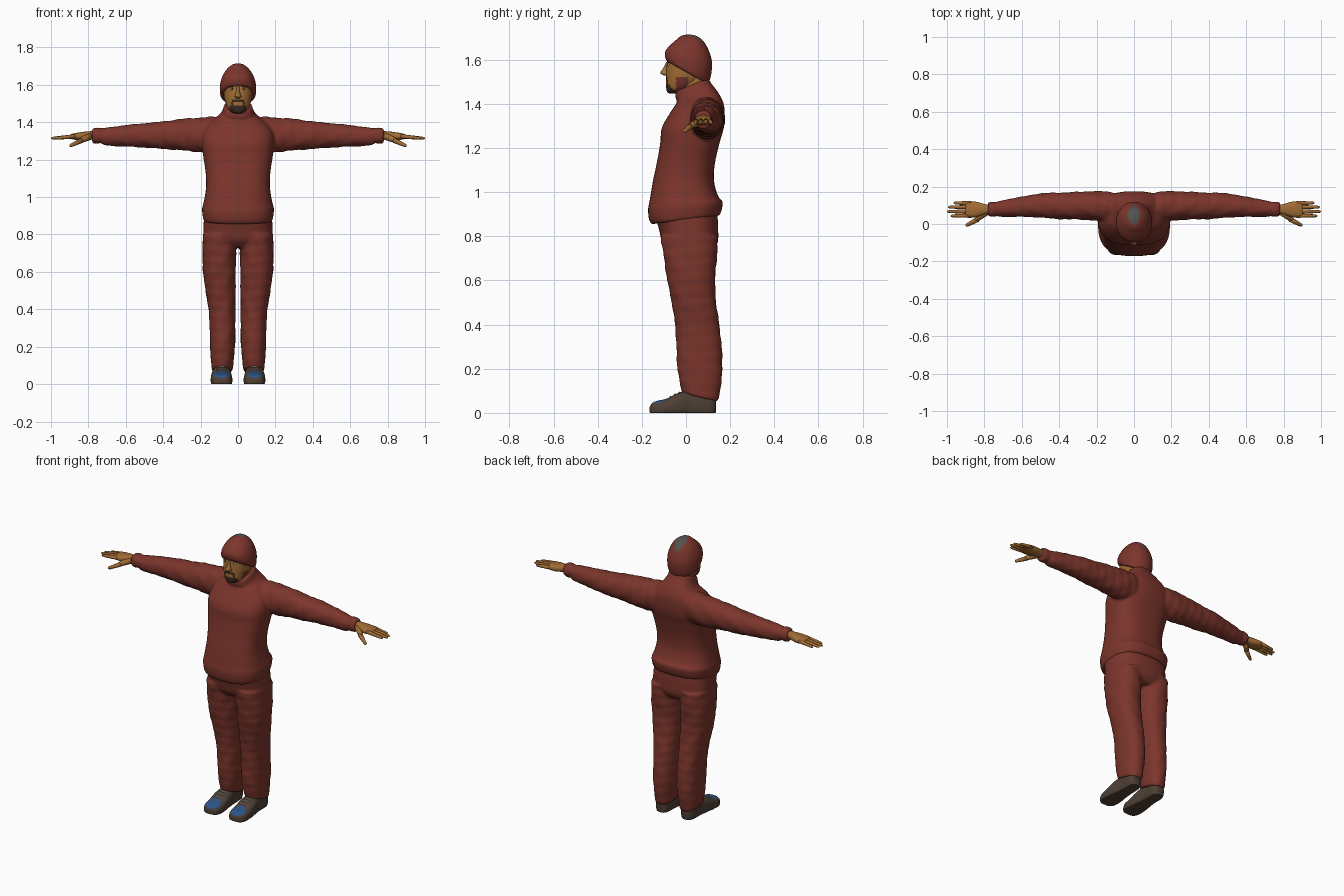
import bpy, bmesh, math
from mathutils import Vector


def material(name, rgb):
    m = bpy.data.materials.new(name)
    m.diffuse_color = (*rgb, 1)
    return m


RED = material("brick red cloth", (0.2, 0.036, 0.025))
SKIN = material("skin", (0.36, 0.15, 0.035))
HAIR = material("dark hair", (0.045, 0.022, 0.012))
SHOE = material("brown leather", (0.075, 0.05, 0.035))
BLUE = material("blue toe", (0.025, 0.09, 0.25))
GREY = material("grey patch", (0.085, 0.085, 0.075))
LACE = material("pale lace", (0.42, 0.38, 0.32))
EYE = material("eye white", (0.5, 0.43, 0.33))


def spline(p, steps):
    """Catmull-Rom interpolation of section tuples."""
    out = []
    for i in range(len(p) - 1):
        a, b, c, d = p[max(i - 1, 0)], p[i], p[i + 1], p[min(i + 2, len(p) - 1)]
        for k in range(steps):
            t = k / steps
            out.append([0.5 * (2 * q + (r - o) * t + (2 * o - 5 * q + 4 * r - s) * t * t
                               + (3 * q - o - 3 * r + s) * t ** 3)
                        for o, q, r, s in zip(a, b, c, d)])
    return out + [list(p[-1])]


def loft(bm, axis, sections, n=2.3, seg=32, steps=5, side=1, wrinkle=0.0):
    """Sections: position, a min/max, b min/max, tilt; (a, b) are the other two axes."""
    rings = []
    for t, a0, a1, b0, b1, tilt in spline([(*s, 0)[:6] for s in sections], steps):
        ring = []
        for i in range(seg):
            g = 2 * math.pi * i / seg
            w = 1 + wrinkle * math.sin(t * 75 + 2 * g) * math.cos(t * 31 - 3 * g)
            co, si = math.cos(g), math.sin(g)
            a = (a0 + a1) / 2 + w * (a1 - a0) / 2 * math.copysign(abs(co) ** (2 / n), co)
            db = w * (b1 - b0) / 2 * math.copysign(abs(si) ** (2 / n), si)
            b, u = (b0 + b1) / 2 + db, t + tilt * db
            x, y, z = {"x": (u, a, b), "y": (a, u, b), "z": (a, b, u)}[axis]
            ring.append(bm.verts.new((side * x, y, max(z, 0))))
        rings.append(ring)
    for r, s in zip(rings, rings[1:]):
        for i in range(seg):
            j = (i + 1) % seg
            bm.faces.new((r[i], r[j], s[j], s[i]))
    bm.faces.new(rings[0])
    bm.faces.new(rings[-1])


def finish(name, bm, mats, rule=None, mirror=False, voxel=0):
    bmesh.ops.recalc_face_normals(bm, faces=bm.faces)
    for f in bm.faces:
        f.smooth = True
        if rule:
            f.material_index = rule(f.calc_center_median())
    me = bpy.data.meshes.new(name)
    bm.to_mesh(me)
    bm.free()
    for m in mats:
        me.materials.append(m)
    ob = bpy.data.objects.new(name, me)
    bpy.context.collection.objects.link(ob)
    if mirror:
        ob.modifiers.new("mirror", "MIRROR").use_mirror_merge = False
    if voxel:
        r = ob.modifiers.new("merge", "REMESH")
        r.mode, r.voxel_size, r.use_smooth_shade = "VOXEL", voxel, True
        s = ob.modifiers.new("soften", "SMOOTH")
        s.factor, s.iterations = 0.5, 3
    return ob


def ellipsoid(name, loc, size, mat, mirror=False):
    bm = bmesh.new()
    bmesh.ops.create_uvsphere(bm, u_segments=16, v_segments=10, radius=1)
    for v in bm.verts:
        v.co = Vector(loc) + Vector(size) * v.co
    finish(name, bm, [mat], mirror=mirror)


def rod(bm, p, q, r0, r1):
    """Tapered finger with a rounded tip."""
    d = Vector(q) - Vector(p)
    rot = d.to_track_quat("Z", "Y")
    prof = [(0, r0), (0.5, (r0 + r1) / 2), (0.88, r1), (0.96, r1 * 0.75), (1, r1 * 0.25)]
    rings = [[bm.verts.new(Vector(p) + d * t + rot @ Vector(
        (r * math.cos(i * math.pi / 5), r * math.sin(i * math.pi / 5), 0)))
        for i in range(10)] for t, r in prof]
    for r, s in zip(rings, rings[1:]):
        for i in range(10):
            bm.faces.new((r[i], r[(i + 1) % 10], s[(i + 1) % 10], s[i]))
    bm.faces.new(rings[0])
    bm.faces.new(rings[-1])


# Sweater: body and sleeves fused
bm = bmesh.new()
body = [(0.875, 0.183, -0.157, 0.152, 0.13), (0.90, 0.189, -0.168, 0.162, 0.13),
        (0.94, 0.192, -0.172, 0.166, 0.1), (0.97, 0.184, -0.165, 0.147, 0.06),
        (1.05, 0.171, -0.150, 0.127, 0), (1.13, 0.173, -0.133, 0.131, 0),
        (1.22, 0.186, -0.117, 0.151, 0), (1.29, 0.193, -0.110, 0.171, 0),
        (1.35, 0.185, -0.078, 0.175, 0), (1.40, 0.150, -0.045, 0.171, 0),
        (1.435, 0.103, -0.038, 0.145, 0.2), (1.457, 0.083, -0.047, 0.117, 0.4),
        (1.487, 0.075, -0.047, 0.101, 0.4)]
loft(bm, "z", [(z, -w, w, f, b, t) for z, w, f, b, t in body], n=2.6, seg=48)
sleeve = [(0.03, 0.02, 0.15, 1.28, 1.40), (0.12, 0.01, 0.17, 1.25, 1.428),
          (0.20, 0.018, 0.176, 1.24, 1.425), (0.30, 0.024, 0.172, 1.25, 1.418),
          (0.40, 0.026, 0.168, 1.257, 1.405), (0.50, 0.034, 0.164, 1.264, 1.395),
          (0.60, 0.038, 0.146, 1.27, 1.385), (0.70, 0.038, 0.128, 1.275, 1.372),
          (0.735, 0.041, 0.117, 1.288, 1.367), (0.75, 0.038, 0.12, 1.284, 1.372),
          (0.78, 0.042, 0.116, 1.29, 1.368)]
for s in (1, -1):
    loft(bm, "x", sleeve, n=2.1, side=s, wrinkle=0.04)
finish("sweater", bm, [RED], voxel=0.008)

# Trousers: hips and legs fused
bm = bmesh.new()
loft(bm, "z", [(0.73, -0.13, 0.13, -0.07, 0.115), (0.77, -0.178, 0.178, -0.107, 0.143),
               (0.83, -0.185, 0.185, -0.122, 0.146), (0.91, -0.18, 0.18, -0.145, 0.142)],
     n=2.6, seg=48)
leg = [(0.07, 0.03, 0.138, -0.018, 0.142, -0.25), (0.10, 0.026, 0.143, -0.025, 0.152, -0.2),
       (0.20, 0.016, 0.149, -0.04, 0.165, -0.1), (0.30, 0.014, 0.152, -0.044, 0.162),
       (0.40, 0.014, 0.158, -0.05, 0.151), (0.50, 0.013, 0.174, -0.065, 0.137),
       (0.60, 0.012, 0.187, -0.085, 0.132), (0.70, 0.010, 0.190, -0.10, 0.14),
       (0.80, 0.005, 0.187, -0.115, 0.145)]
leg = [(*s, 0)[:6] for s in leg]
for s in (1, -1):
    loft(bm, "z", leg, n=2.3, side=s, wrinkle=0.025)
finish("trousers", bm, [RED], voxel=0.008)

# Shoes with blue toe ovals and laces
bm = bmesh.new()
loft(bm, "y", [(-0.165, 0.072, 0.104, 0.005, 0.025), (-0.155, 0.048, 0.128, -0.015, 0.043),
               (-0.13, 0.034, 0.142, -0.02, 0.055), (-0.09, 0.03, 0.146, -0.02, 0.064),
               (-0.03, 0.035, 0.142, -0.02, 0.092), (0.03, 0.042, 0.132, -0.02, 0.105),
               (0.10, 0.045, 0.13, -0.02, 0.10), (0.128, 0.055, 0.12, -0.01, 0.085),
               (0.136, 0.07, 0.105, 0.005, 0.07)], n=2.6, seg=48, steps=8)
finish("shoe", bm, [SHOE, BLUE], mirror=True, rule=lambda c: int(
    c.z > 0.025 and ((c.x - 0.088) / 0.045) ** 2 + ((c.y + 0.122) / 0.04) ** 2 < 1))
for y, z in ((-0.07, 0.072), (-0.05, 0.083), (-0.03, 0.092)):
    ellipsoid("shoe_lace", (0.088, y, z), (0.03, 0.005, 0.004), LACE, True)

# Hands
bm = bmesh.new()
loft(bm, "x", [(0.74, 0.055, 0.103, 1.308, 1.352), (0.79, 0.053, 0.105, 1.308, 1.352),
               (0.84, 0.038, 0.118, 1.303, 1.347), (0.88, 0.034, 0.122, 1.308, 1.34),
               (0.90, 0.038, 0.118, 1.314, 1.333)], n=2.5, seg=24)
for y, tip in ((0.111, 0.965), (0.09, 0.995), (0.067, 1.0), (0.045, 0.98)):
    rod(bm, (0.87, y, 1.325), (tip, y * 1.05 - 0.004, 1.314), 0.012, 0.008)
rod(bm, (0.79, 0.065, 1.325), (0.85, 0.018, 1.298), 0.02, 0.013)
rod(bm, (0.835, 0.025, 1.303), (0.9, -0.01, 1.273), 0.014, 0.009)
finish("hand", bm, [SKIN], mirror=True)

# Neck
bm = bmesh.new()
loft(bm, "z", [(1.42, -0.06, 0.06, -0.03, 0.09), (1.54, -0.06, 0.06, -0.03, 0.095)])
finish("neck", bm, [SKIN])


def face_colour(c):
    x, z = abs(c.x), c.z
    if -0.045 < c.y < 0.01 and z < 1.52:
        return 2  # cloth over the jaw sides
    beard = z < 1.488 or (1.511 < z < 1.524 and x < 0.034) or (0.024 < x < 0.035 and z < 1.52)
    return int(c.y < -0.035 and x < 0.045 and beard)


# Head and facial features
bm = bmesh.new()
skull = [(1.448, 0.02, -0.075, -0.03), (1.455, 0.036, -0.086, 0.0), (1.475, 0.055, -0.09, 0.03),
         (1.505, 0.068, -0.09, 0.065), (1.54, 0.075, -0.09, 0.09), (1.58, 0.078, -0.087, 0.1),
         (1.62, 0.076, -0.08, 0.1), (1.66, 0.055, -0.05, 0.07)]
loft(bm, "z", [(z, -w, w, f, b) for z, w, f, b in skull], seg=72, steps=8)
finish("head", bm, [SKIN, HAIR, RED], rule=face_colour)
bm = bmesh.new()
loft(bm, "z", [(1.528, -0.011, 0.011, -0.098, -0.07), (1.535, -0.018, 0.018, -0.112, -0.07),
               (1.543, -0.016, 0.016, -0.116, -0.07), (1.565, -0.009, 0.009, -0.102, -0.07),
               (1.59, -0.008, 0.008, -0.09, -0.07)], n=2, seg=16)
finish("nose", bm, [SKIN])
ellipsoid("eye", (0.031, -0.078, 1.578), (0.013, 0.006, 0.006), EYE, True)
ellipsoid("pupil", (0.031, -0.082, 1.578), (0.005, 0.003, 0.005), HAIR, True)
ellipsoid("eyebrow", (0.032, -0.078, 1.592), (0.019, 0.007, 0.004), HAIR, True)

# Knitted cap with a grey crown patch
bm = bmesh.new()
cap = [(1.545, 0.082, -0.084, 0.085, -0.55), (1.55, 0.094, -0.093, 0.1, -0.58),
       (1.58, 0.097, -0.096, 0.114, -0.45), (1.62, 0.092, -0.09, 0.117, -0.25),
       (1.66, 0.076, -0.07, 0.099, -0.1), (1.69, 0.054, -0.045, 0.074, 0),
       (1.709, 0.028, -0.02, 0.045, 0), (1.715, 0.004, 0.008, 0.016, 0)]
loft(bm, "z", [(z, -w, w, f, b, t) for z, w, f, b, t in cap], n=2.1, seg=72, steps=8)
finish("cap", bm, [RED, GREY], rule=lambda c: int(
    c.z > 1.63 and (c.x / 0.032) ** 2 + ((c.y - 0.048) / 0.05) ** 2 < 1))
